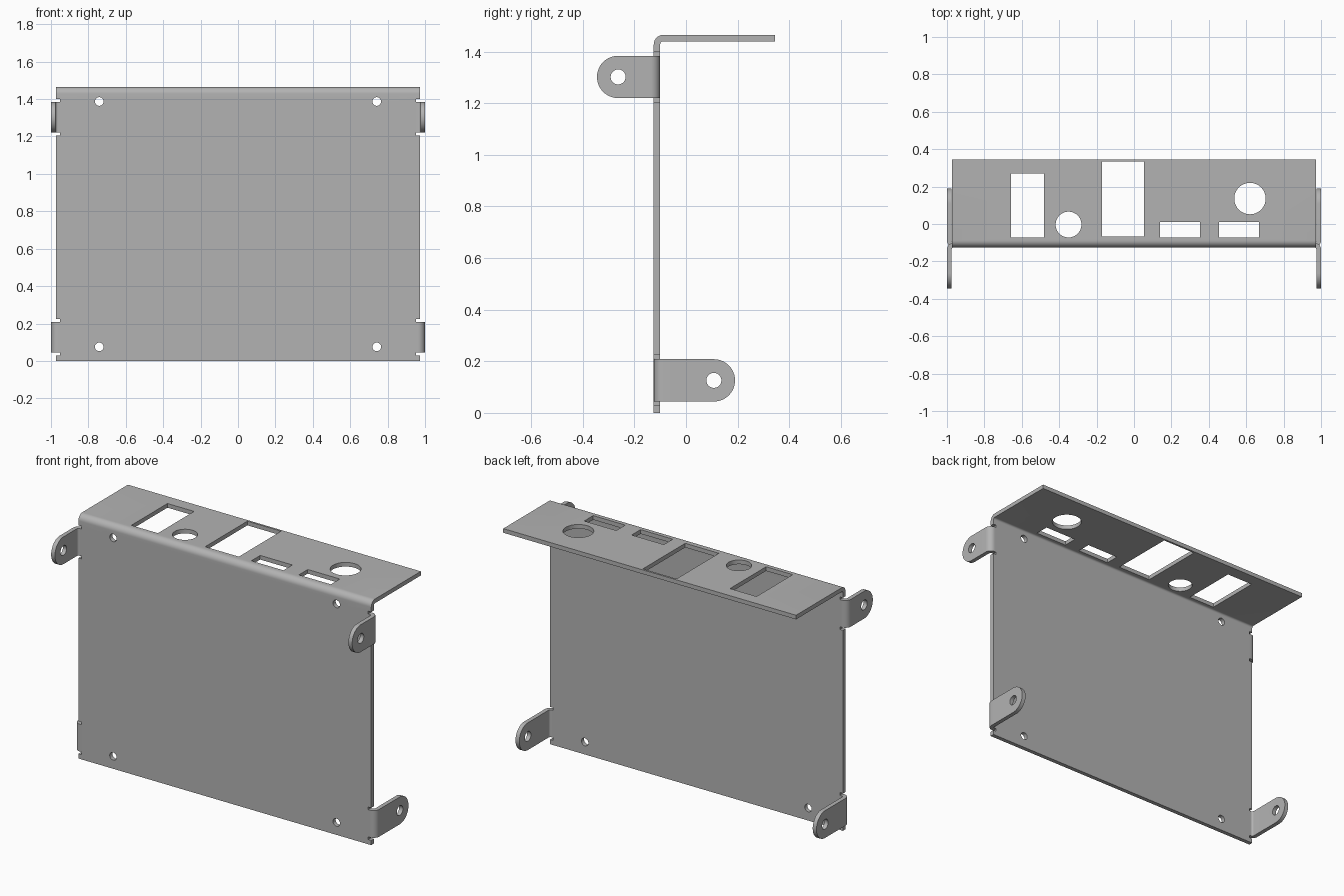
import bpy, bmesh, math
from mathutils import Vector

if "Cube" in bpy.data.objects:
    bpy.data.objects.remove(bpy.data.objects["Cube"], do_unlink=True)

steel = bpy.data.materials.new("plain grey steel")
steel.use_nodes = True
GREY = (0.45, 0.45, 0.45, 1)
steel.diffuse_color = GREY
steel.node_tree.nodes["Principled BSDF"].inputs["Base Color"].default_value = GREY

T = 0.025               # sheet thickness
R = 0.037               # outer bend radius
HALF = 0.973            # half width of the sheet
FRONT, BACK = -0.125, -0.10
TOP, DEPTH = 1.465, 0.345


def prism(name, points, direction):
    """Extrude a closed 3D outline along a direction."""
    bm = bmesh.new()
    face = bm.faces.new([bm.verts.new(p) for p in points])
    ext = bmesh.ops.extrude_face_region(bm, geom=[face])
    moved = [v for v in ext["geom"] if isinstance(v, bmesh.types.BMVert)]
    bmesh.ops.translate(bm, verts=moved, vec=Vector(direction))
    bmesh.ops.recalc_face_normals(bm, faces=bm.faces)
    mesh = bpy.data.meshes.new(name)
    bm.to_mesh(mesh)
    bm.free()
    mesh.materials.append(steel)
    obj = bpy.data.objects.new(name, mesh)
    bpy.context.collection.objects.link(obj)
    return obj


def box(x0, x1, y0, y1, z0, z1):
    return prism("cutter", [(x0, y0, z0), (x1, y0, z0), (x1, y1, z0), (x0, y1, z0)],
                 (0, 0, z1 - z0))


def arc(cu, cv, r, start, end, n):
    steps = [math.radians(start + (end - start) * i / n) for i in range(n + 1)]
    return [(cu + r * math.cos(a), cv + r * math.sin(a)) for a in steps]


def drill(axis, centre, r):
    """Round cutter through a sheet lying across the given axis."""
    ring = arc(0, 0, r, 0, 352.5, 47)
    c = Vector(centre)
    place = {"x": lambda u, v: (-0.1, u, v), "y": lambda u, v: (u, -0.1, v),
             "z": lambda u, v: (u, v, -0.1)}[axis]
    push = {"x": (0.2, 0, 0), "y": (0, 0.2, 0), "z": (0, 0, 0.2)}[axis]
    return prism("cutter", [c + Vector(place(u, v)) for u, v in ring], push)


def cut(obj, cutter, operation="DIFFERENCE"):
    bpy.context.view_layer.objects.active = obj
    mod = obj.modifiers.new("cut", "BOOLEAN")
    mod.operation, mod.solver, mod.object = operation, "EXACT", cutter
    bpy.ops.object.modifier_apply(modifier=mod.name)
    bpy.data.objects.remove(cutter, do_unlink=True)


def smooth(obj):
    bpy.ops.object.select_all(action="DESELECT")
    obj.select_set(True)
    bpy.context.view_layer.objects.active = obj
    bpy.ops.object.shade_smooth_by_angle(angle=math.radians(30))


# Bent sheet: upright panel and top flange in one profile
profile = [(FRONT, 0)]
profile += arc(FRONT + R, TOP - R, R, 180, 90, 10)
profile += [(DEPTH, TOP), (DEPTH, TOP - T)]
profile += arc(FRONT + R, TOP - R, R - T, 90, 180, 10)
profile += [(BACK, 0)]
panel = prism("bent_panel", [(-HALF, y, z) for y, z in profile], (2 * HALF, 0, 0))

# Rectangular and round ports in the flange
for x0, x1, y0, y1 in [(-0.658, -0.481, -0.073, 0.27), (-0.171, 0.053, -0.068, 0.333),
                       (0.139, 0.353, -0.073, 0.012), (0.455, 0.668, -0.073, 0.012)]:
    cut(panel, box(x0, x1, y0, y1, TOP - 0.1, TOP + 0.1))
for x, y, r in [(-0.35, -0.003, 0.069), (0.62, 0.136, 0.084)]:
    cut(panel, drill("z", (x, y, TOP), r))

# Screw holes in the upright panel
for x in (-0.742, 0.742):
    for z in (0.075, 1.387):
        cut(panel, drill("y", (x, BACK, z), 0.023))

# Mounting tabs with relief notches above and below each
ROOT = 0.953            # where a tab leaves the panel
GAP = 0.016
TAB_R = 0.082
for side, side_name in ((1, "left"), (-1, "right")):
    for name, zc, start, way, tip in (("upper", 1.302, BACK, -1, -0.345),
                                      ("lower", 0.126, FRONT, 1, 0.19)):
        z0, z1 = zc - TAB_R, zc + TAB_R
        cut(panel, box(side * ROOT, side * 1.1, FRONT - 0.1, BACK + 0.1, z0 - GAP, z1 + GAP))

        # Bent strip: u runs outward, v along the bend direction
        strip = [(ROOT, 0)] + arc(1 - R, R, R, -90, 0, 10)
        strip += [(1, abs(tip - start)), (1 - T, abs(tip - start))]
        strip += arc(1 - R, R, R - T, 0, -90, 10) + [(ROOT, T)]
        tab = prism(f"{name}_{side_name}_tab",
                    [(side * u, start + way * v, z0) for u, v in strip], (0, 0, z1 - z0))

        # Round off the free end and drill the mounting hole
        eye = tip - way * TAB_R
        outline = [(u, zc + (v - zc) * 1) for u, v in
                   [(eye + way * a, b) for a, b in arc(0, zc, TAB_R, -90, 90, 24)]]
        outline += [(start - way * 0.1, z1), (start - way * 0.1, z0)]
        cut(tab, prism("cutter", [(side * 0.9, y, z) for y, z in outline],
                       (side * 0.2, 0, 0)), "INTERSECT")
        cut(tab, drill("x", (side, eye, zc), 0.029))
        smooth(tab)

smooth(panel)
